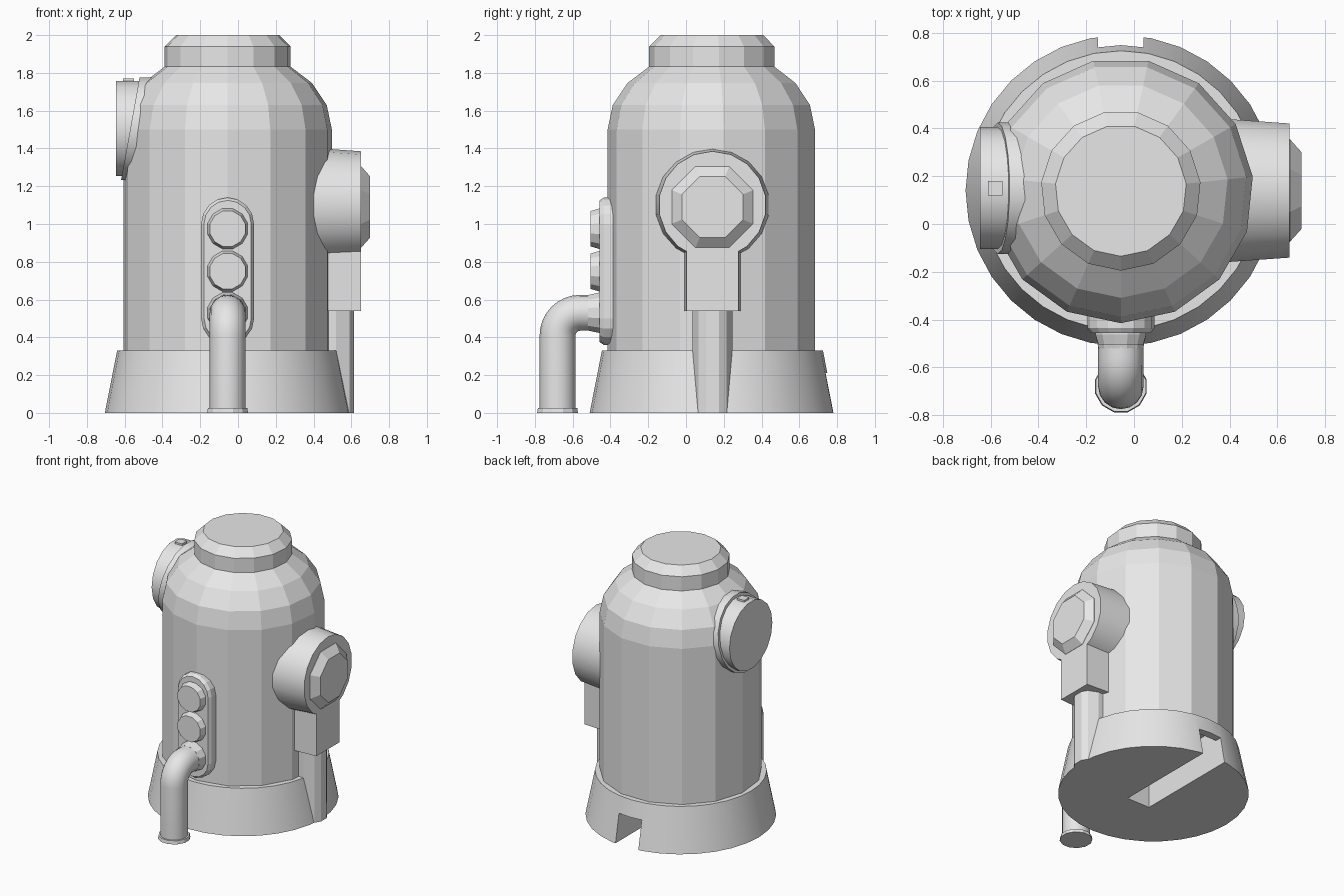
import bpy, bmesh, math
from mathutils import Vector

if "Cube" in bpy.data.objects:
    bpy.data.objects.remove(bpy.data.objects["Cube"])

CX, CY = -0.055, 0.14          # body axis

grey = bpy.data.materials.new("light_grey")
grey.diffuse_color = (0.8, 0.8, 0.8, 1)
grey.use_nodes = True
grey.node_tree.nodes["Principled BSDF"].inputs["Base Color"].default_value = grey.diffuse_color


def loft(name, rings, smooth=None):
    """Skin closed rings of equal length and cap both ends."""
    bm = bmesh.new()
    rows = [[bm.verts.new(p) for p in ring] for ring in rings]
    n = len(rows[0])
    for a, b in zip(rows, rows[1:]):
        for i in range(n):
            j = (i + 1) % n
            bm.faces.new((a[i], a[j], b[j], b[i]))
    bm.faces.new(rows[0])
    bm.faces.new(rows[-1])
    bmesh.ops.recalc_face_normals(bm, faces=bm.faces)
    mesh = bpy.data.meshes.new(name)
    bm.to_mesh(mesh)
    bm.free()
    mesh.materials.append(grey)
    ob = bpy.data.objects.new(name, mesh)
    bpy.context.collection.objects.link(ob)
    if smooth:
        bpy.ops.object.select_all(action='DESELECT')
        ob.select_set(True)
        bpy.context.view_layer.objects.active = ob
        bpy.ops.object.shade_smooth_by_angle(angle=math.radians(smooth))
    return ob


def turned(name, axis, center, profile, sides, phase=0.0, smooth=None):
    """Revolve (radius, position along axis) pairs about a line parallel to an axis."""
    u, v = center
    rings = []
    for r, h in profile:
        ring = []
        for i in range(sides):
            t = math.radians(phase) + 2 * math.pi * i / sides
            a, b = u + r * math.cos(t), v + r * math.sin(t)
            ring.append({'x': (h, a, b), 'y': (a, h, b), 'z': (a, b, h)}[axis])
        rings.append(ring)
    return loft(name, rings, smooth)


def box(name, lo, hi):
    (x0, y0, z0), (x1, y1, z1) = lo, hi
    return loft(name, [[(x0, y0, z), (x1, y0, z), (x1, y1, z), (x0, y1, z)] for z in (z0, z1)])


def cut(ob, cutter):
    cutter.hide_render = True
    mod = ob.modifiers.new("cut", 'BOOLEAN')
    mod.operation = 'DIFFERENCE'
    mod.solver = 'EXACT'
    mod.object = cutter
    bpy.context.view_layer.objects.active = ob
    bpy.ops.object.modifier_apply(modifier=mod.name)
    bpy.data.objects.remove(cutter)


# Flared base with a slot underneath and a notch through the back rim
base = turned("base", 'z', (CX, CY), [(0.65, 0), (0.585, 0.33)], 32, smooth=30)
cut(base, box("slot_cutter", (-0.15, -0.02, -0.1), (0.04, 0.69, 0.30)))
cut(base, box("notch_cutter", (-0.15, 0.60, -0.1), (0.04, 0.95, 0.21)))

# Faceted body with domed shoulders
dome = [(0.555 * math.cos(math.radians(a)), 1.5 + 0.42 * math.sin(math.radians(a)))
        for a in (0, 18, 36, 54, 72)]
turned("body", 'z', (CX, CY), [(0.555, 0.32)] + dome, 15, -90)

# Cap with chamfered rim
turned("cap", 'z', (CX, CY), [(0.335, 1.80), (0.335, 1.94), (0.275, 2.0)], 15, -90)

# Side pod on the right with an octagonal boss
turned("pod", 'x', (CY, 1.10), [(0.306, 0.36), (0.285, 0.65)], 18, 10, smooth=30)
turned("pod_boss", 'x', (CY, 1.09), [(0.233, 0.64), (0.233, 0.652), (0.175, 0.70)], 8, 22.5)

# Bracket hanging below the pod
loft("pod_bracket", [[(x, CY - w, 0.54), (x, CY + w, 0.54), (x, CY + w, 0.95), (x, CY - w, 0.95)]
                     for x, w in ((0.36, 0.155), (0.65, 0.138))])

# Chamfered leg from the bracket to the floor
side = [(0.38, 0.105), (0.52, 0.105), (0.59, 0.075), (0.615, 0.035)]
section = side + [(x, -w) for x, w in reversed(side)]
loft("leg", [[(x, CY + w, z) for x, w in section] for z in (0, 0.56)])

# Round dial on the left shoulder with a leaning flange
turned("dial", 'x', (0.15, 1.505), [(0.255, -0.40), (0.255, -0.645)], 18, 0, smooth=30)
rings = []
for offset in (0.16, 0.0):
    ring = []
    for i in range(18):
        t = 2 * math.pi * i / 18
        up = 0.275 * math.sin(t)
        ring.append((-0.57 + 0.18 * up + offset, 0.15 + 0.275 * math.cos(t), 1.505 + up))
    rings.append(ring)
loft("dial_flange", rings, 30)
box("dial_tab", (-0.61, 0.12, 1.74), (-0.55, 0.18, 1.77))


# Pill-shaped front panel with a bevelled edge
def pill(r, y, low=0.50, high=1.0):
    pts = []
    for start, z in ((0, high), (180, low)):
        for k in range(9):
            t = math.radians(start + k * 22.5)
            pts.append((CX + r * math.cos(t), y, z + r * math.sin(t)))
    return pts


loft("front_panel", [pill(0.14, -0.36), pill(0.14, -0.435), pill(0.125, -0.457)])

# Two buttons and the pipe coupling
for name, z, tip in (("upper_button", 0.975, -0.505), ("lower_button", 0.75, -0.505),
                     ("pipe_coupling", 0.53, -0.52)):
    turned(name, 'y', (CX, z), [(0.11, -0.45), (0.11, -0.462), (0.097, tip)], 12, 15)

# Bent pipe: horizontal start, quarter elbow, vertical drop
R, BEND = 0.095, 0.12
path = [(-0.48, 0.53, 0)]
for k in range(9):
    a = math.radians(k * 90 / 8)
    path.append((-0.56 - BEND * math.sin(a), 0.41 + BEND * math.cos(a), a))
path.append((-0.68, 0.01, math.pi / 2))
rings = []
for y, z, a in path:
    out = Vector((0, -math.sin(a), math.cos(a)))
    rings.append([Vector((CX, y, z)) + R * (math.cos(t) * Vector((1, 0, 0)) + math.sin(t) * out)
                  for t in (2 * math.pi * i / 16 for i in range(16))])
loft("pipe", rings, 40)
turned("pipe_foot", 'z', (CX, -0.68), [(0.112, 0), (0.108, 0.025)], 12, 15)
